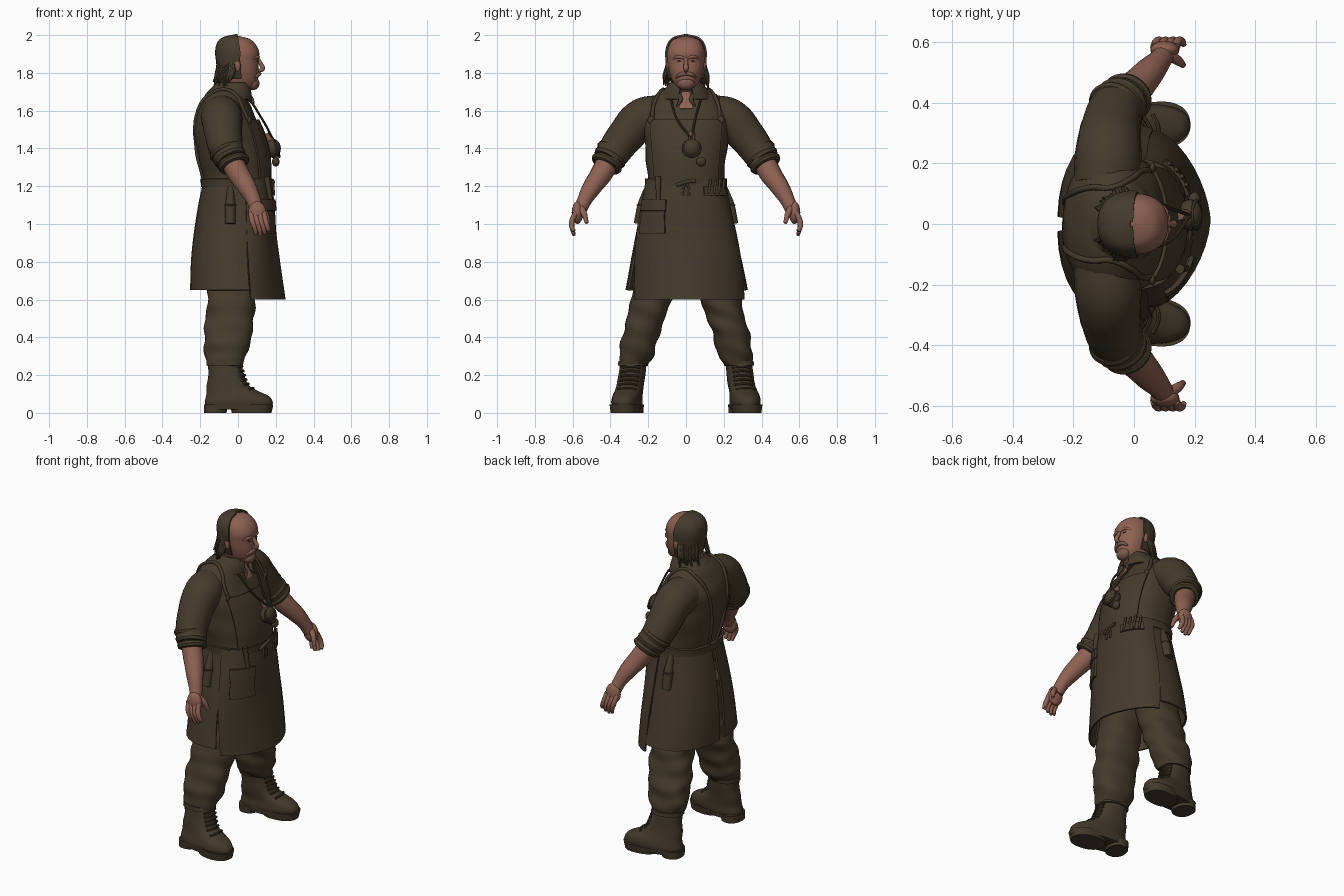
import bpy, bmesh, math, random
from mathutils import Vector, Matrix

random.seed(4)
if "Cube" in bpy.data.objects:
    bpy.data.objects.remove(bpy.data.objects["Cube"])
parts = []


def material(name, rgb):
    m = bpy.data.materials.new(name)
    m.use_nodes = True
    m.diffuse_color = (*rgb, 1)
    m.node_tree.nodes["Principled BSDF"].inputs["Base Color"].default_value = (*rgb, 1)
    return m


SHIRT = material("shirt cloth", (.06, .044, .025))
APRON = material("apron cloth", (.06, .043, .026))
LEATHER = material("dark leather", (.055, .041, .024))
HAIR = material("hair", (.06, .045, .027))
SKIN = material("skin", (.27, .12, .084))
BEARD = material("beard", (.21, .105, .075))
DARK = material("eyes", (.09, .045, .033))


def keep(ob, name, mat):
    ob.name = name
    ob.data.materials.append(mat)
    parts.append(ob)
    return ob


def section(rows, z):
    """Smoothly interpolated back, front, centre, half width (and bend) at a height."""
    n = len(rows)
    i = max(0, min(n - 2, sum(r[0] <= z for r in rows) - 1))
    a, b = rows[i], rows[i + 1]
    h = b[0] - a[0]
    t = max(0, min(1, (z - a[0]) / h))

    def slope(j, k):
        p, q = rows[max(j - 1, 0)], rows[min(j + 1, n - 1)]
        return (q[k] - p[k]) / (q[0] - p[0]) * h
    return [a[k] * (1 + 2 * t) * (1 - t) ** 2 + b[k] * t * t * (3 - 2 * t)
            + slope(i, k) * t * (1 - t) ** 2 - slope(i + 1, k) * t * t * (1 - t)
            for k in range(1, len(a))]


def surf(rows, z, deg, grow=0.0):
    xb, xf, yc, w, *extra = section(rows, z)
    power = extra[0] if extra else .87
    c, s = math.cos(math.radians(deg)), math.sin(math.radians(deg))
    bend = lambda v: math.copysign(abs(v) ** power, v)
    return Vector(((xb + xf) / 2 + ((xf - xb) / 2 + grow) * bend(c), yc + (w + grow) * bend(s), z))


def loft(name, rows, mat, arc=None, span=None, grow=0.0, thick=0.0, fold=0.0, freq=60, steps=28):
    """Closed body, or an arc of its surface as a cloth panel."""
    z0, z1 = span or (rows[0][0], rows[-1][0])
    a0, a1 = arc or (0, 360)
    full = a1 - a0 == 360
    n = max(4, int((a1 - a0) / 9))
    cols = n if full else n + 1
    bm = bmesh.new()
    rings = []
    for j in range(steps + 1):
        z = z0 + (z1 - z0) * j / steps
        ring = []
        for i in range(cols):
            d = a0 + (a1 - a0) * i / n
            r = math.radians(d)
            wave = fold * (math.sin(freq * z + 2 * math.sin(r)) + math.sin(freq * .6 * z + 3 * r)) / 1.5
            ring.append(bm.verts.new(surf(rows, z, d, grow + wave)))
        rings.append(ring)
    for lo, hi in zip(rings, rings[1:]):
        for i in range(n):
            k = (i + 1) % cols
            bm.faces.new((lo[i], lo[k], hi[k], hi[i]))
    if full and not thick:
        bm.faces.new(rings[0])
        bm.faces.new(rings[-1])
    bmesh.ops.recalc_face_normals(bm, faces=bm.faces)
    me = bpy.data.meshes.new(name)
    bm.to_mesh(me)
    bm.free()
    ob = bpy.data.objects.new(name, me)
    bpy.context.collection.objects.link(ob)
    if thick:
        mod = ob.modifiers.new("thickness", 'SOLIDIFY')
        mod.thickness, mod.offset = thick, 0
    return keep(ob, name, mat)


def tube(name, pts, radii, mat, res=3):
    cu = bpy.data.curves.new(name, 'CURVE')
    cu.dimensions, cu.bevel_depth, cu.bevel_resolution = '3D', 1, res
    cu.use_fill_caps, cu.resolution_u = True, 6
    sp = cu.splines.new('BEZIER')
    sp.bezier_points.add(len(pts) - 1)
    for i, (bp, p) in enumerate(zip(sp.bezier_points, pts)):
        bp.co = p
        bp.radius = radii[i] if isinstance(radii, (list, tuple)) else radii
        bp.handle_left_type = bp.handle_right_type = 'AUTO'
    ob = bpy.data.objects.new(name, cu)
    bpy.context.collection.objects.link(ob)
    return keep(ob, name, mat)


def ball(name, loc, scale, mat):
    bpy.ops.mesh.primitive_uv_sphere_add(segments=20, ring_count=12, radius=1, location=loc)
    bpy.context.object.scale = scale
    return keep(bpy.context.object, name, mat)


def ring(name, loc, axis, big, small, mat):
    turn = Vector(axis).to_track_quat('Z', 'Y').to_euler()
    bpy.ops.mesh.primitive_torus_add(location=loc, rotation=turn, major_radius=big,
                                     minor_radius=small, major_segments=28, minor_segments=8)
    return keep(bpy.context.object, name, mat)


# Profiles: height, back, front, centre, half width
torso = [(1.12, -.185, .165, 0, .2), (1.22, -.18, .165, 0, .2), (1.35, -.212, .16, 0, .212),
         (1.48, -.235, .13, 0, .225), (1.58, -.228, .085, 0, .23), (1.65, -.195, .05, 0, .2),
         (1.7, -.165, .035, 0, .14), (1.73, -.12, .03, 0, .085)]
skirt = [(.6, -.25, .22, 0, .327), (.8, -.24, .19, 0, .29), (.95, -.225, .18, 0, .258),
         (1.1, -.205, .175, 0, .224), (1.23, -.18, .165, 0, .2)]
apron = [(.6, -.12, .245, .015, .285, 1.25), (.8, -.12, .215, .01, .275, 1.12),
         (.95, -.12, .195, .004, .257, 1), (1.1, -.125, .186, 0, .227, .9), (1.23, -.13, .17, 0, .203, .87)]
head = [(1.64, -.08, .03, 0, .06), (1.7, -.08, .04, 0, .064), (1.72, -.083, .08, 0, .055),
        (1.76, -.09, .104, 0, .074), (1.81, -.1, .11, 0, .09), (1.86, -.107, .108, 0, .098),
        (1.91, -.111, .112, 0, .1), (1.955, -.1, .09, 0, .086), (1.983, -.068, .055, 0, .057),
        (1.996, -.008, 0, 0, .004)]
leg = [(.25, -.155, .02, .278, .07), (.3, -.175, .045, .262, .09), (.4, -.18, .07, .243, .097),
       (.5, -.172, .085, .212, .1), (.62, -.16, .09, .18, .11), (.95, -.15, .1, .11, .11)]
boot = [(.03, -.172, .18, .305, .076), (.06, -.175, .187, .305, .079), (.09, -.168, .165, .303, .076),
        (.115, -.165, .11, .299, .073), (.145, -.165, .06, .294, .071), (.2, -.158, .033, .287, .07),
        (.27, -.16, .012, .28, .07)]

# Shirt, folded collar and open neck
loft("shirt_body", torso, SHIRT, fold=.003, freq=40)
collar = [(1.66, -.175, .068, 0, .135), (1.7, -.15, .066, 0, .115), (1.745, -.105, .055, 0, .08)]
loft("shirt_collar", collar, SHIRT, arc=(14, 346), thick=.014, steps=6)
loft("open_neck", torso, SKIN, arc=(-6, 6), span=(1.61, 1.71), grow=.004, thick=.004, steps=6)
for s in (-1, 1):
    tube("collar_point", [(.035, .07 * s, 1.71), (.072, .028 * s, 1.66), (.085, .048 * s, 1.625)],
         [.012, .012, .004], SHIRT)

# Apron bib, skirt panels and belt
loft("apron_bib", torso, APRON, arc=(-50, 50), span=(1.2, 1.55), grow=.008, thick=.012)
loft("apron_front", apron, APRON, arc=(-87, 87), grow=.004, thick=.01, fold=.002, freq=9)
for side, arc in (("left", (73, 177)), ("right", (183, 287))):
    loft(side + "_skirt_back", skirt, APRON, arc=arc, span=(.65, 1.23), thick=.012, fold=.003, freq=9)
loft("belt", torso, LEATHER, span=(1.195, 1.24), grow=.01, thick=.014, steps=4)
tube("belt_knot", [(.18, -.05, 1.205), (.186, 0, 1.222), (.18, .05, 1.23)], .01, LEATHER)
for s in (-1, 1):
    tube("knot_end", [(.186, 0, 1.22), (.188, .015 * s, 1.19), (.19, .015 * s, 1.15)], .006, LEATHER)

# Pockets and hand tools
loft("large_pocket", apron, APRON, arc=(-66, -25), span=(.95, 1.11), grow=.014, thick=.018, steps=8)
loft("pocket_flap", apron, LEATHER, arc=(-68, -23), span=(1.07, 1.13), grow=.022, thick=.014, steps=4)
loft("tool_pocket", apron, APRON, arc=(22, 66), span=(1.15, 1.2), grow=.012, thick=.014, steps=4)
for d in (28, 37, 46, 56):
    top = 1.23 + random.random() * .03
    tube("small_tool", [surf(apron, 1.16, d, .016), surf(apron, top, d + 4, .025)], .007, LEATHER)
tube("belt_hammer", [surf(torso, 1.25, -38, .024), surf(apron, 1.1, -34, .018)], [.016, .01], LEATHER)

# Head, hair and face
loft("head", head, SKIN, steps=48)
crown = [(z + .004, a, b, y, w) for z, a, b, y, w in head]
loft("hair_cap", crown, HAIR, arc=(86, 274), span=(1.77, 2), grow=.005, thick=.01, steps=40)
tube("nose", [(.104, 0, 1.875), (.122, 0, 1.845), (.13, 0, 1.822), (.11, 0, 1.81)],
     [.011, .012, .013, .009], SKIN)
ball("chin_beard", (.078, 0, 1.744), (.036, .046, .036), BEARD)
for s, side in ((1, "left"), (-1, "right")):
    ball(side + "_eye", (.102, .036 * s, 1.863), (.006, .011, .003), DARK)
    tube(side + "_brow", [(.106, .012 * s, 1.88), (.105, .04 * s, 1.885), (.08, .07 * s, 1.875)],
         [.008, .009, .005], SKIN)
    tube(side + "_moustache", [(.114, 0, 1.796), (.109, .028 * s, 1.792), (.09, .052 * s, 1.775)],
         [.01, .011, .005], BEARD)
    ball(side + "_ear", (-.003, .098 * s, 1.84), (.018, .012, .032), SKIN)
    for k in range(9):
        x = -.02 - .01 * k
        y = s * (.1 - .009 * max(0, k - 2))
        drop = 1.7 + random.random() * .06
        flare = random.uniform(.015, .035)
        tube(side + "_hair_lock", [(x, y * .9, 1.86), (x - .01, y * 1.1, 1.79), (x - flare, y * 1.18, drop)],
             [.012, .014, .003], HAIR, 2)

# Neck cords and pendant
for s in (-1, 1):
    tube("neck_cord", [(-.06, .095 * s, 1.73), (.05, .08 * s, 1.665), (.125, .05 * s, 1.56),
                       (.185, .03, 1.45)], .006, LEATHER, 2)
ball("pendant_lamp", (.185, .03, 1.4), (.042, .052, .05), LEATHER)
ring("pendant_rim", (.205, .03, 1.4), (1, 0, .3), .045, .008, LEATHER)
tube("pendant_neck", [(.15, .03, 1.48), (.18, .03, 1.43)], .018, BEARD)
ball("small_pendant", (.2, .08, 1.33), (.02, .026, .026), LEATHER)

# Arms, hands, straps, legs and boots, on both sides
for s, side in ((1, "left"), (-1, "right")):
    def put(*pts):
        return [(x, y * s, z) for x, y, z in pts]

    def flip(rows):
        return [(z, a, b, y * s, w) for z, a, b, y, w in rows]
    tube(side + "_sleeve", put((-.09, .13, 1.575), (-.085, .23, 1.557), (-.076, .32, 1.465), (-.058, .38, 1.385),
         (-.033, .415, 1.335)), [.11, .11, .099, .09, .083], SHIRT, 7)
    for k in range(3):
        ring(side + "_rolled_cuff", put((-.063 + .02 * k, .385 + .017 * k, 1.383 - .031 * k))[0],
             (.4, .5 * s, -.9), .073 - .003 * k, .02, SHIRT)
    tube(side + "_forearm", put((-.05, .4, 1.36), (0, .445, 1.27), (.05, .5, 1.19), (.085, .54, 1.12),
         (.1, .562, 1.07)), [.062, .059, .05, .038, .035], SKIN, 6)
    ball(side + "_palm", put((.102, .575, 1.06))[0], (.048, .03, .06), SKIN)
    for k in range(4):
        x = .068 + .023 * k
        tip = .955 - .016 * math.sin(k + .6)
        tube(side + "_finger", put((x, .584, 1.06), (x + .01, .604, 1.01), (x + .022, .602, .975),
             (x + .028, .592, tip)), [.015, .015, .013, .009], SKIN)
    tube(side + "_thumb", put((.11, .56, 1.09), (.145, .54, 1.055), (.162, .525, 1.005)),
         [.02, .016, .01], SKIN)
    path = ((1.53, 46), (1.61, 49), (1.68, 60), (1.712, 95), (1.69, 132), (1.61, 157), (1.4, 167), (1.24, 172))
    tube(side + "_apron_strap", [surf(torso, z, d * s, .002) for z, d in path], .01, LEATHER)
    ball(side + "_strap_buckle", surf(torso, 1.55, 47 * s, .012), (.01, .018, .022), LEATHER)
    tube(side + "_hip_flask", put((-.04, .2, 1.2), (-.04, .216, 1.15), (-.04, .23, 1.1), (-.04, .25, 1.0)),
         [.016, .022, .028, .028], LEATHER, 5)
    ring(side + "_flask_band", put((-.04, .23, 1.1))[0], (0, 0, 1), .027, .005, LEATHER)

    loft(side + "_trouser_leg", flip(leg), SHIRT, fold=.005, steps=50)
    # Boot, turned slightly outward
    first = len(parts)
    boots = flip(boot)
    loft(side + "_boot", boots, LEATHER, fold=.001, steps=36)
    heel = [(0, -.178, -.06, .303, .07), (.045, -.178, -.055, .303, .073)]
    tread = [(0, -.03, .18, .307, .074), (.045, -.04, .19, .307, .08)]
    welt = [(.018, -.178, .186, .305, .075), (.045, -.178, .19, .305, .079)]
    for label, rows in (("heel", heel), ("front_sole", tread), ("welt", welt)):
        loft(side + "_" + label, flip(rows), LEATHER, steps=2)
    loft(side + "_boot_cuff", boots, LEATHER, span=(.25, .275), grow=.003, thick=.012, steps=3)
    for k in range(6):
        z = .125 + .023 * k
        tube(side + "_boot_lace", [surf(boots, z + .006 * (d == 0), d, .003) for d in (-38, 0, 38)],
             .007, LEATHER, 2)
    ankle = Matrix.Translation((-.06, .29 * s, 0))
    spin = ankle @ Matrix.Rotation(math.radians(7 * s), 4, 'Z') @ ankle.inverted()
    for ob in parts[first:]:
        ob.matrix_world = spin @ ob.matrix_basis

# Turn curves and modifiers into meshes and smooth them
bpy.ops.object.select_all(action='DESELECT')
for ob in parts:
    ob.select_set(True)
bpy.context.view_layer.objects.active = parts[0]
bpy.ops.object.convert(target='MESH')
bpy.ops.object.shade_smooth_by_angle(angle=math.radians(40))
